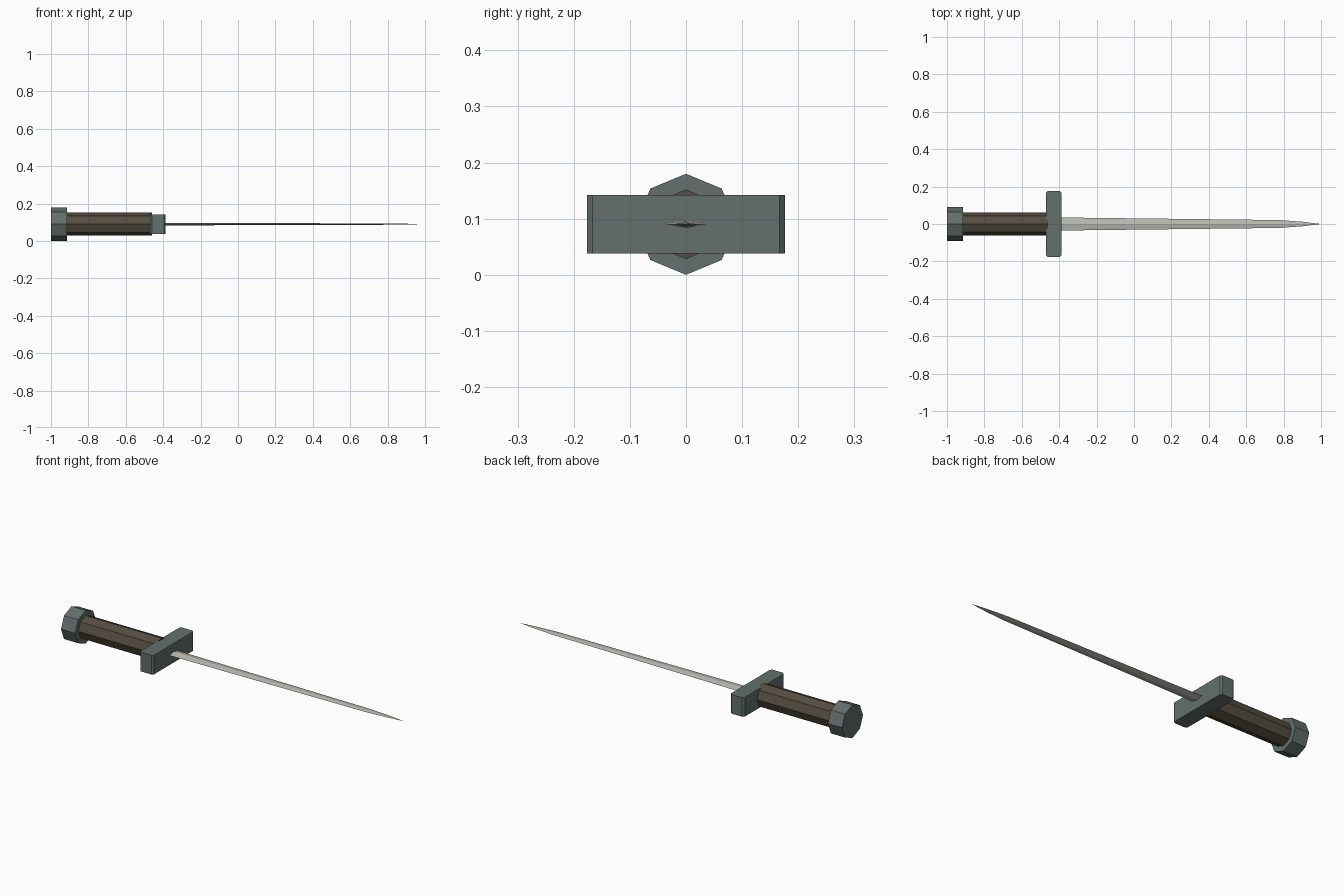
import bpy, bmesh, math

if "Cube" in bpy.data.objects:
    bpy.data.objects.remove(bpy.data.objects["Cube"])

ZC = 0.09  # height of the dagger's axis


def material(name, rgb):
    m = bpy.data.materials.new(name)
    m.diffuse_color = (*rgb, 1)
    m.use_nodes = True
    m.node_tree.nodes["Principled BSDF"].inputs["Base Color"].default_value = m.diffuse_color
    return m


steel = material("blade steel", (0.50, 0.50, 0.46))
iron = material("dark iron", (0.125, 0.16, 0.15))
leather = material("brown leather", (0.09, 0.075, 0.053))


def loft(name, sections, mat):
    """Skin a run of (x, [(y, z), ...]) sections; a single point closes to a tip."""
    bm = bmesh.new()
    rings = [[bm.verts.new((x, y, ZC + z)) for y, z in pts] for x, pts in sections]
    for a, b in zip(rings, rings[1:]):
        n = len(a)
        for i in range(n):
            j = (i + 1) % n
            bm.faces.new((a[i], a[j], b[0]) if len(b) == 1 else (a[i], a[j], b[j], b[i]))
    for ring in (rings[0], rings[-1]):
        if len(ring) > 2:
            bm.faces.new(ring)
    bmesh.ops.recalc_face_normals(bm, faces=bm.faces)
    me = bpy.data.meshes.new(name)
    bm.to_mesh(me)
    bm.free()
    me.materials.append(mat)
    ob = bpy.data.objects.new(name, me)
    bpy.context.collection.objects.link(ob)
    return ob


def octagon(r):
    return [(r * math.sin(k * math.pi / 4), r * math.cos(k * math.pi / 4)) for k in range(8)]


def diamond(w, t):
    return [(w, 0), (0, t), (-w, 0), (0, -t)]


# Pommel and grip: octagonal prisms with a ridge on top
loft("pommel", [(-1.0, octagon(0.09)), (-0.915, octagon(0.09))], iron)
loft("grip", [(-0.93, octagon(0.062)), (-0.46, octagon(0.062))], leather)

# Crossguard: box with chamfered upright edges
W, C, H = 0.176, 0.009, 0.052
guard = [(-0.47, W - C), (-0.47 + C, W), (-0.387 - C, W), (-0.387, W - C)]
outline = guard + [(x, -y) for x, y in reversed(guard)]
bm = bmesh.new()
base = bm.faces.new([bm.verts.new((x, y, ZC - H)) for x, y in outline])
top = bmesh.ops.extrude_face_region(bm, geom=[base], use_keep_orig=True)["geom"]
bmesh.ops.translate(bm, vec=(0, 0, 2 * H), verts=[v for v in top if isinstance(v, bmesh.types.BMVert)])
bmesh.ops.recalc_face_normals(bm, faces=bm.faces)
me = bpy.data.meshes.new("crossguard")
bm.to_mesh(me)
bm.free()
me.materials.append(iron)
bpy.context.collection.objects.link(bpy.data.objects.new("crossguard", me))

# Blade: diamond section tapering to a point
loft("blade", [(-0.40, diamond(0.035, 0.007)),
               (0.78, diamond(0.021, 0.0035)),
               (0.90, diamond(0.012, 0.002)),
               (1.0, [(0, 0)])], steel)
